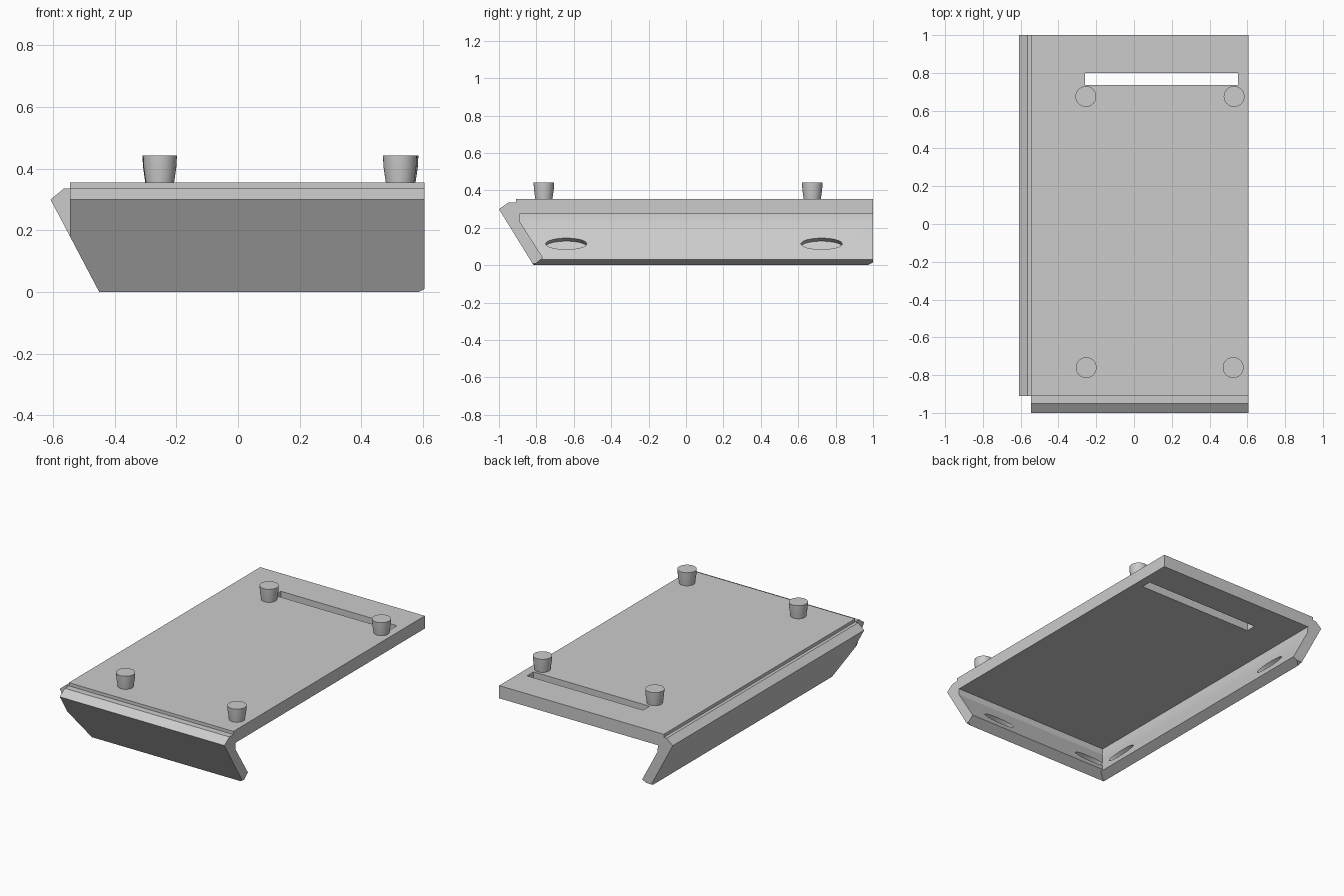
import bpy
import bmesh
from math import atan2
from mathutils import Vector, Matrix

cube = bpy.data.objects.get("Cube")
if cube:
    bpy.data.objects.remove(cube, do_unlink=True)

grey = bpy.data.materials.new("plain_grey")
grey.use_nodes = True
colour = (0.6, 0.6, 0.6, 1)
grey.diffuse_color = colour
grey.node_tree.nodes["Principled BSDF"].inputs["Base Color"].default_value = colour


def finish(name, bm):
    bmesh.ops.recalc_face_normals(bm, faces=bm.faces)
    mesh = bpy.data.meshes.new(name)
    bm.to_mesh(mesh)
    bm.free()
    mesh.materials.append(grey)
    obj = bpy.data.objects.new(name, mesh)
    bpy.context.collection.objects.link(obj)
    return obj


def box(name, low, high):
    bm = bmesh.new()
    low, high = Vector(low), Vector(high)
    scale = Matrix.Diagonal((*(high - low), 1))
    bmesh.ops.create_cube(bm, size=1, matrix=Matrix.Translation((low + high) / 2) @ scale)
    return finish(name, bm)


def flange(name, profile, along_x, start, end, cuts):
    """Extrude a profile along x or y, then trim its ends with planes."""
    bm = bmesh.new()
    place = (lambda a, z: (start, a, z)) if along_x else (lambda a, z: (a, start, z))
    face = bm.faces.new([bm.verts.new(place(a, z)) for a, z in profile])
    solid = bmesh.ops.extrude_face_region(bm, geom=[face])["geom"]
    shift = Vector((end - start, 0, 0)) if along_x else Vector((0, end - start, 0))
    bmesh.ops.translate(bm, vec=shift, verts=[g for g in solid if isinstance(g, bmesh.types.BMVert)])
    for point, normal in cuts:
        cut = bmesh.ops.bisect_plane(bm, geom=bm.verts[:] + bm.edges[:] + bm.faces[:],
                                     plane_co=point, plane_no=normal, clear_outer=True)
        edges = [g for g in cut["geom_cut"] if isinstance(g, bmesh.types.BMEdge)]
        bmesh.ops.edgeloop_fill(bm, edges=edges)
    return finish(name, bm)


def subtract(obj, cutter):
    mod = obj.modifiers.new("cut", 'BOOLEAN')
    mod.operation, mod.solver, mod.object = 'DIFFERENCE', 'EXACT', cutter
    bpy.context.view_layer.objects.active = obj
    bpy.ops.object.modifier_apply(modifier=mod.name)
    bpy.data.objects.remove(cutter, do_unlink=True)


def pocket(obj, centre, along, normal):
    """Sink a shallow oval recess into a sloping inner face."""
    along, normal = Vector(along), Vector(normal).normalized()
    side = normal.cross(along)
    frame = Matrix((along, side, normal)).transposed().to_4x4()
    bm = bmesh.new()
    bmesh.ops.create_cone(bm, cap_ends=True, segments=32, radius1=1, radius2=1, depth=1,
                          matrix=Matrix.Translation(centre) @ frame @ Matrix.Diagonal((0.11, 0.034, 0.07, 1)))
    subtract(obj, finish("pocket_cutter", bm))


def shade(obj):
    bpy.ops.object.select_all(action='DESELECT')
    obj.select_set(True)
    bpy.context.view_layer.objects.active = obj
    bpy.ops.object.shade_smooth_by_angle(angle=0.5)


# Main plate with its slot
plate = box("top_plate", (-0.545, -0.91, 0.275), (0.605, 1, 0.355))
subtract(plate, box("slot_cutter", (-0.26, 0.735, 0.2), (0.55, 0.8, 0.5)))

# Outward directions of the two sloping walls
front_out = Vector((0, -0.3, -0.185))
side_out = Vector((-0.3, 0, -0.158))

# Sloping front wall, mitred against the side wall
front_profile = [(-1, 0.3), (-0.95, 0.335), (-0.91, 0.335), (-0.91, 0.275),
                 (-0.89, 0.275), (-0.89, 0.235), (-0.765, 0.04), (-0.815, 0)]
front = flange("front_flange", front_profile, True, -0.545, 0.605,
               [((-0.45, 0, 0), side_out), ((0.585, 0, 0), (1, 0, -2))])

# Sloping side wall, mitred against the front wall
side_profile = [(-0.608, 0.3), (-0.565, 0.335), (-0.545, 0.335), (-0.545, 0.275),
                (-0.505, 0.275), (-0.5, 0.23), (-0.394, 0.03), (-0.45, 0)]
side = flange("side_flange", side_profile, False, -0.91, 1,
              [((0, -0.815, 0), front_out), ((0, 0.97, 0), (0, 1, -2))])

# Oval recesses on the inner faces
for x in (-0.34, 0.36):
    pocket(front, (x, -0.813, 0.115), (1, 0, 0), -front_out)
for y in (-0.64, 0.725):
    pocket(side, (-0.439, y, 0.115), (0, 1, 0), -side_out)
for obj in (front, side):
    shade(obj)

# Tapered pegs standing on the plate
peg_rings = [(0.045, 0.35), (0.053, 0.405), (0.055, 0.442)]
for i, (x, y) in enumerate([(-0.255, 0.675), (0.53, 0.675), (-0.253, -0.76), (0.525, -0.76)]):
    bm = bmesh.new()
    rings = []
    for radius, z in peg_rings:
        rings.append(bmesh.ops.create_circle(bm, segments=32, radius=radius,
                                             matrix=Matrix.Translation((x, y, z)))["verts"])
    for lower, upper in zip(rings, rings[1:]):
        for k in range(len(lower)):
            bm.faces.new((lower[k - 1], lower[k], upper[k], upper[k - 1]))
    bm.faces.new(rings[0])
    bm.faces.new(rings[-1])
    shade(finish("peg_%d" % (i + 1), bm))
